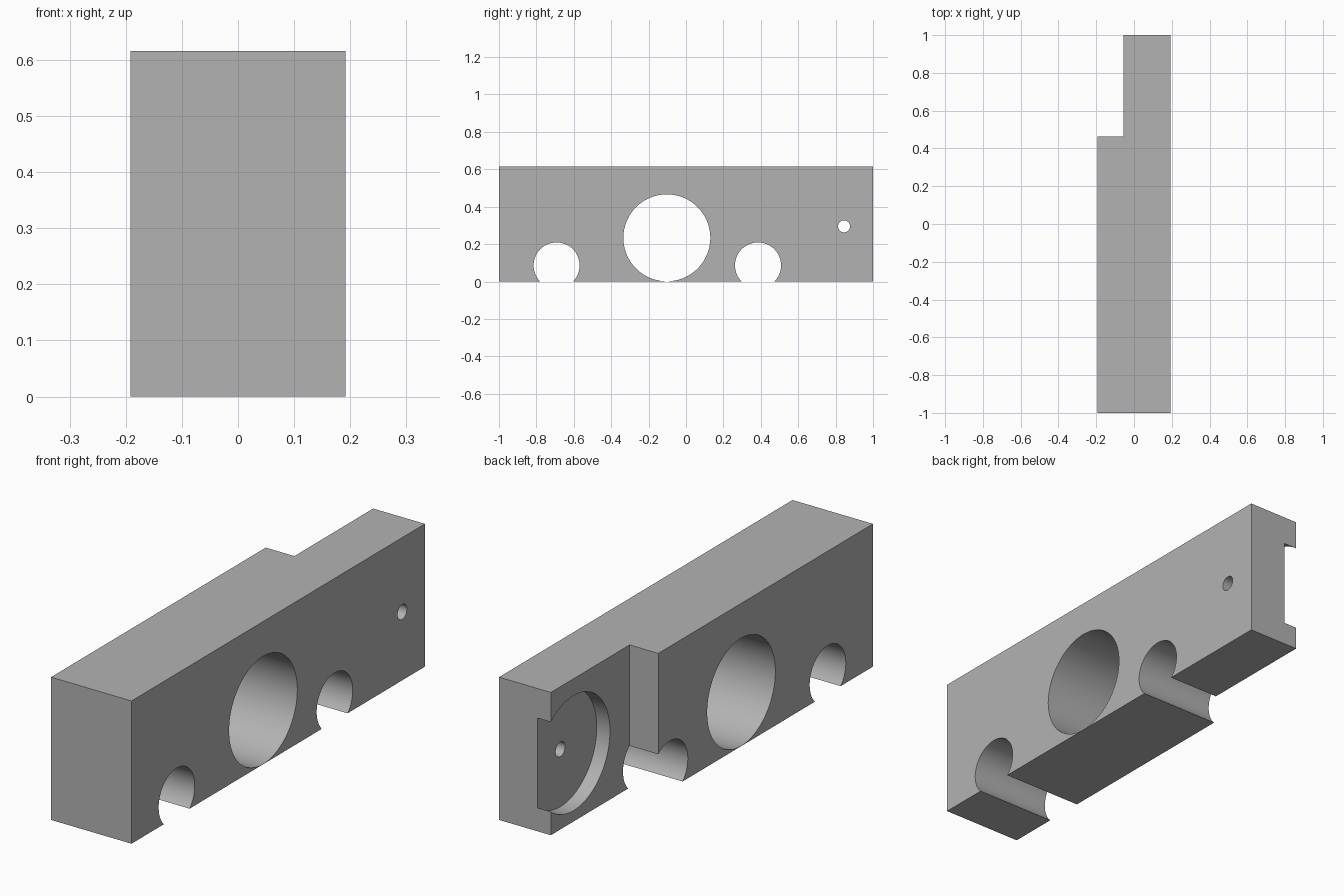
import bpy, math

if "Cube" in bpy.data.objects:
    bpy.data.objects.remove(bpy.data.objects["Cube"])

grey = bpy.data.materials.new("plain grey")
grey.diffuse_color = (0.45, 0.45, 0.45, 1)
grey.use_nodes = True
grey.node_tree.nodes["Principled BSDF"].inputs["Base Color"].default_value = grey.diffuse_color

X, H = 0.192, 0.616      # half thickness and height
STEP_X, STEP_Y = -0.055, 0.463

# Stepped block: plan outline extruded upward
plan = [(-X, -1), (X, -1), (X, 1), (STEP_X, 1), (STEP_X, STEP_Y), (-X, STEP_Y)]
n = len(plan)
verts = [(x, y, z) for z in (0, H) for x, y in plan]
faces = [tuple(reversed(range(n))), tuple(range(n, 2 * n))]
faces += [(i, (i + 1) % n, n + (i + 1) % n, n + i) for i in range(n)]
mesh = bpy.data.meshes.new("block")
mesh.from_pydata(verts, [], faces)
mesh.materials.append(grey)
block = bpy.data.objects.new("block", mesh)
bpy.context.collection.objects.link(block)


def bore(name, y, z, r, x0=-0.4, x1=0.4, sides=96):
    """Cut a round hole along x from x0 to x1."""
    bpy.ops.mesh.primitive_cylinder_add(
        vertices=sides, radius=r, depth=x1 - x0,
        location=((x0 + x1) / 2, y, z), rotation=(0, math.pi / 2, 0))
    cutter = bpy.context.object
    cutter.name = name + "_cutter"
    cutter.data.materials.append(grey)
    mod = block.modifiers.new(name, 'BOOLEAN')
    mod.operation = 'DIFFERENCE'
    mod.solver = 'EXACT'
    mod.object = cutter
    bpy.context.view_layer.objects.active = block
    bpy.ops.object.modifier_apply(modifier=name)
    bpy.data.objects.remove(cutter, do_unlink=True)


# Large bore, two bores open at the bottom, pin hole and round pocket
bore("large_bore", -0.1025, 0.2335, 0.2325)
bore("front_bore", -0.692, 0.086, 0.123)
bore("rear_bore", 0.385, 0.086, 0.123)
bore("round_pocket", 0.845, 0.295, 0.248, STEP_X - 0.1, STEP_X + 0.063)
bore("pin_hole", 0.845, 0.295, 0.032, sides=48)

# Smooth bore walls, sharp edges elsewhere
bpy.ops.object.select_all(action='DESELECT')
block.select_set(True)
bpy.context.view_layer.objects.active = block
bpy.ops.object.shade_smooth_by_angle(angle=math.radians(30))
